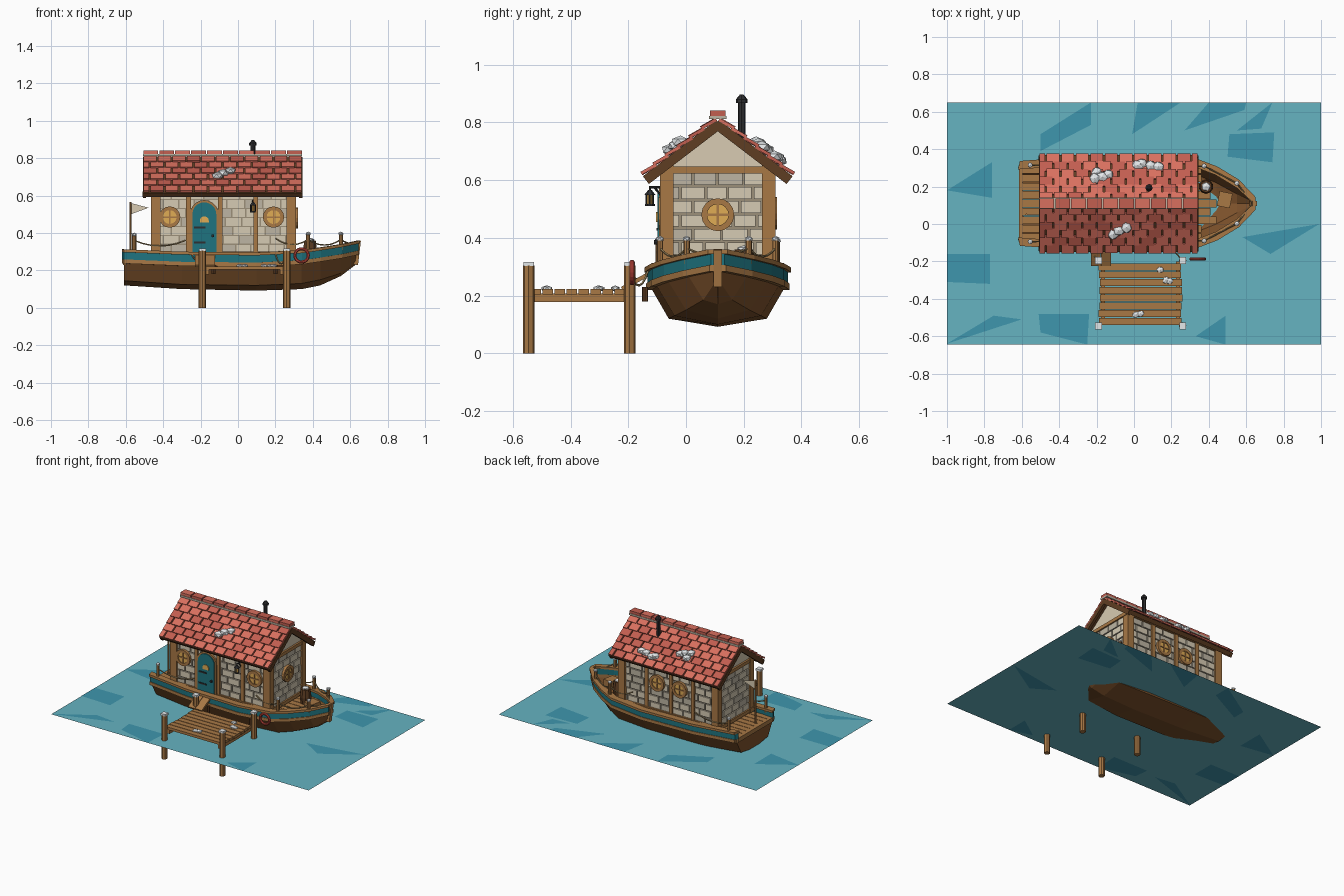
import bpy, bmesh, math, random
from mathutils import Matrix, Vector

if "Cube" in bpy.data.objects:
    bpy.data.objects.remove(bpy.data.objects["Cube"])
random.seed(4)
CY = 0.11  # boat centre line

def mat(name, hexcol):
    m = bpy.data.materials.new(name)
    c = [int(hexcol[i:i + 2], 16) / 255 for i in (0, 2, 4)]
    m.diffuse_color = [v / 12.92 if v < .04 else ((v + .055) / 1.055) ** 2.4 for v in c] + [1]
    m.use_nodes = True
    m.node_tree.nodes["Principled BSDF"].inputs["Base Color"].default_value = m.diffuse_color
    return m

WATER, DEEP = mat("water", "66B3C1"), mat("deep_water", "3F96AE")
WOOD, DARK, HULL = mat("wood", "A87845"), mat("dark_wood", "5E3D22"), mat("hull_wood", "7F532C")
TEAL, STONE, STONE2 = mat("teal", "1F7480"), mat("stone", "D6CBB4"), mat("stone_grey", "BDB5A3")
MORTAR, PLASTER = mat("mortar", "9C907A"), mat("plaster", "D8CBB2")
TILE, TILE2 = mat("tile", "D9705F"), mat("tile_light", "C25E50")
GLASS, IRON = mat("lit_glass", "E0AC55"), mat("iron", "2E2E30")
SNOW, RED, ROPE = mat("snow", "E4E8EA"), mat("red", "C0473D"), mat("rope", "A08A60")

def finish(bm, name, *mats):
    bmesh.ops.recalc_face_normals(bm, faces=bm.faces)
    me = bpy.data.meshes.new(name)
    bm.to_mesh(me)
    bm.free()
    for m in mats:
        me.materials.append(m)
    ob = bpy.data.objects.new(name, me)
    bpy.context.collection.objects.link(ob)
    return ob

def box(bm, loc, size, rot=Matrix(), mi=0):
    m = Matrix.Translation(loc) @ rot @ Matrix.Diagonal((*size, 1))
    for v in bmesh.ops.create_cube(bm, size=1, matrix=m)["verts"]:
        for f in v.link_faces:
            f.material_index = mi

def cyl(bm, p, q, r, r2=None, n=8):
    p, q = Vector(p), Vector(q)
    d = q - p
    m = Matrix.Translation((p + q) / 2) @ d.to_track_quat('Z', 'Y').to_matrix().to_4x4()
    bmesh.ops.create_cone(bm, cap_ends=True, segments=n, radius1=r, radius2=r if r2 is None else r2,
                          depth=d.length, matrix=m)

def torus(bm, m, R, r, n=16, k=4):
    vs = [[bm.verts.new(m @ Vector(((R + r * math.cos(b)) * math.cos(a), (R + r * math.cos(b)) * math.sin(a), r * math.sin(b))))
           for b in [math.tau * (j + .5) / k for j in range(k)]] for a in [math.tau * i / n for i in range(n)]]
    for i in range(n):
        for j in range(k):
            a, b = vs[i], vs[(i + 1) % n]
            bm.faces.new((a[j], b[j], b[(j + 1) % k], a[(j + 1) % k]))

def loft(bm, rows, closed=True, caps=True):
    vs = [[bm.verts.new(p) for p in r] for r in rows]
    k = len(rows[0])
    for a, b in zip(vs, vs[1:]):
        for j in range(k if closed else k - 1):
            bm.faces.new((a[j], a[(j + 1) % k], b[(j + 1) % k], b[j]))
    if caps:
        bm.faces.new(vs[0])
        bm.faces.new(vs[-1])

def rope(bm, p, q, sag=.03, r=.004, n=6):
    p, q = Vector(p), Vector(q)
    pts = [p.lerp(q, i / n) - Vector((0, 0, sag * 4 * i / n * (1 - i / n))) for i in range(n + 1)]
    for a, b in zip(pts, pts[1:]):
        cyl(bm, a, b, r, n=5)

def lump(bm, loc, size):
    m = Matrix.Translation(loc) @ Matrix.Rotation(random.random() * 6, 4, 'Z') @ Matrix.Diagonal((*size, 1))
    bmesh.ops.create_icosphere(bm, subdivisions=1, radius=1, matrix=m)

# Water sheet with darker facets
bm = bmesh.new()
bm.faces.new([bm.verts.new((x, y, .13)) for x, y in ((-1, -.645), (1, -.645), (1, .65), (-1, .65))])
finish(bm, "water_surface", WATER)
bm = bmesh.new()
for poly in (((-.5, .39), (-.23, .53), (-.23, .65), (-.5, .48)), ((-.01, .48), (.25, .65), (.02, .65)),
             ((.27, .5), (.59, .61), (.6, .65), (.4, .65)), ((.5, .36), (.74, .33), (.75, .49), (.51, .48)),
             ((.55, .5), (.68, .51), (.74, .65)), ((-1, .18), (-.76, .14), (-.76, .33)),
             ((-1, -.31), (-.77, -.32), (-.77, -.16), (-1, -.16)), ((.58, -.07), (.73, -.16), (.99, 0)),
             ((-1, -.64), (-.6, -.51), (-.75, -.49)), ((-.51, -.48), (-.5, -.58), (-.25, -.645), (-.24, -.48)),
             ((.33, -.6), (.49, -.645), (.49, -.49))):
    for z in (.129, .131):
        bm.faces.new([bm.verts.new((x, y, z)) for x, y in poly])
finish(bm, "water_facets", DEEP)

# Hull: x, top half width, top z, chine half width, chine z, keel z
ST = ((-.61, .205, .245, .15, .145, .12), (-.3, .228, .232, .17, .125, .1), (.1, .232, .228, .17, .12, .092),
      (.34, .215, .24, .15, .13, .1), (.44, .175, .255, .11, .15, .12), (.55, .105, .273, .05, .185, .17),
      (.635, .012, .292, .006, .25, .235))
bm = bmesh.new()
loft(bm, [[(x, CY - h, z), (x, CY - c, zc), (x, CY, k), (x, CY + c, zc), (x, CY + h, z)]
          for x, h, z, c, zc, k in ST], closed=False)
finish(bm, "hull", HULL)

# Rub rail, teal band and cap rail follow the sheer line on both sides
def strake(name, m, z0, z1, out, thick):
    bm = bmesh.new()
    rows = []
    for s in (-1, 1):
        part = []
        for x, h, z, *_ in ST:
            fx = max(0, (x - .3) * .04 * out / .02)
            part.append([(x + fx, CY + s * (h + out), z + z0), (x + fx, CY + s * (h + out), z + z1),
                         (x + fx - .01, CY + s * max(h + out - thick, .001), z + z1),
                         (x + fx - .01, CY + s * max(h + out - thick, .001), z + z0)])
        rows += part if s < 0 else part[::-1]
    loft(bm, rows)
    finish(bm, name, m)
strake("rub_rail", WOOD, -.008, .014, .016, .03)
strake("teal_band", TEAL, .014, .052, .012, .024)
strake("cap_rail", WOOD, .052, .068, .022, .045)
bm = bmesh.new()
box(bm, (.637, CY, .295), (.025, .028, .13), Matrix.Rotation(.12, 4, 'Y'))
box(bm, (-.605, CY, .245), (.02, .42, .03))
finish(bm, "stem_and_transom_beam", WOOD)

# Deck planks, bow bench and gangplank
bm = bmesh.new()
for i in range(9):
    y = CY - .18 + i * .045
    end = .34 + (.1 - .03 * (i % 2) if 1 < i < 6 else .02)
    box(bm, ((end - .6) / 2, y, .25), (end + .6, .041, .02))
box(bm, (.485, CY + .02, .295), (.07, .08, .05), Matrix.Rotation(-.2, 4, 'Z'))
for i in range(2):
    box(bm, (-.205 + i * .055, -.165, .255), (.052, .13, .014), Matrix.Rotation(.5, 4, 'X'))
finish(bm, "deck_planks", WOOD)

# Cabin walls with raised stonework
X0, X1, Y0, Y1 = -.465, .31, -.085, .305
XM = (X0 + X1) / 2
bm = bmesh.new()
box(bm, (XM, CY, .445), (X1 - X0 - .03, Y1 - Y0 - .03, .39))
finish(bm, "cabin_walls", MORTAR)
bm = bmesh.new()
for row in range(7):
    z = .315 + row * .048
    for lo, hi, side in ((X0, X1, 'y'), (Y0, Y1, 'x')):
        a = lo + .02
        w = .045 if row % 2 else .088
        while a < hi - .03:
            b = min(a + w, hi - .02)
            for o in (0, 1):
                mi = int(random.random() < .35)
                if side == 'y':
                    box(bm, ((a + b) / 2, (Y0 + .014, Y1 - .014)[o], z), (b - a - .008, .014, .041), mi=mi)
                else:
                    box(bm, ((X0 + .014, X1 - .014)[o], (a + b) / 2, z), (.014, b - a - .008, .041), mi=mi)
            a, w = b, random.uniform(.075, .1)
finish(bm, "wall_stones", STONE, STONE2)

# Timber frame
bm = bmesh.new()
for y in (Y0 + .018, Y1 - .018):
    for x in (X0 + .025, X1 - .025):
        box(bm, (x, y, .455), (.052, .046, .38))
    for x in (-.265, -.095, .095):
        box(bm, (x, y, .455), (.026, .04, .36))
    for z in (.285, .635):
        box(bm, (XM, y, z), (X1 - X0 + .01, .046, .03))
for x in (X0 + .018, X1 - .018):
    for z in (.285, .635):
        box(bm, (x, CY, z), (.042, Y1 - Y0 + .01, .024))
finish(bm, "timber_frame", WOOD)
bm = bmesh.new()
loft(bm, [[(x, CY - .19, .645), (x, CY + .19, .645), (x, CY, .79)] for x in (X0 + .01, X1 - .01)])
finish(bm, "gable_ends", PLASTER)

# Round windows
frame, glass = bmesh.new(), bmesh.new()
FR, BK = Matrix.Rotation(math.pi / 2, 4, 'X'), Matrix.Rotation(-math.pi / 2, 4, 'X')
for loc, rot in (((-.365, Y0, .485), FR), ((.19, Y0, .485), FR), ((.01, Y1, .485), BK), ((-.165, Y1, .485), BK),
                 ((X1, CY, .48), Matrix.Rotation(math.pi / 2, 4, 'Y'))):
    m = Matrix.Translation(loc) @ rot
    torus(frame, m, .047, .014)
    for s in ((.09, .008, .01), (.008, .09, .01)):
        box(frame, m @ Vector((0, 0, .004)), s, rot)
    cyl(glass, m @ Vector((0, 0, -.012)), m @ Vector((0, 0, .004)), .045, n=16)
finish(frame, "window_frames", WOOD)
finish(glass, "window_glass", GLASS)

# Arched door with frame, light and hardware
def arch(name, m, w, zb, zs, y0, y1, n=10):
    bm = bmesh.new()
    pts = [(w, zb)] + [(w * math.cos(math.pi * i / n), zs + w * math.sin(math.pi * i / n)) for i in range(n + 1)] + [(-w, zb)]
    loft(bm, [[(-.18 + x, y, z) for x, z in pts] for y in (y0, y1)])
    finish(bm, name, m)
arch("door_frame", WOOD, .076, .27, .5, Y0 + .01, Y0 - .008)
arch("door", TEAL, .064, .27, .5, Y0 + .01, Y0 - .014)
arch("door_light", GLASS, .024, .455, .465, Y0, Y0 - .019)
bm = bmesh.new()
for z in (.35, .43):
    box(bm, (-.205, Y0 - .015, z), (.06, .006, .01))
cyl(bm, (-.135, Y0 - .01, .385), (-.135, Y0 - .026, .385), .008)
# Lantern bracket and lantern cage
cyl(bm, (.08, Y0, .575), (.08, -.128, .575), .004)
cyl(bm, (.08, Y0, .545), (.08, -.11, .575), .004)
cyl(bm, (.08, -.125, .575), (.08, -.125, .555), .003)
cyl(bm, (.08, -.125, .548), (.08, -.125, .566), .02, .006, 6)
cyl(bm, (.08, -.125, .51), (.08, -.125, .518), .017, n=6)
for i in range(6):
    x, y = .08 + .014 * math.cos(i * 1.047), -.125 + .014 * math.sin(i * 1.047)
    cyl(bm, (x, y, .515), (x, y, .55), .0025, n=4)
# Chimney
cyl(bm, (.08, .193, .72), (.08, .193, .875), .013)
cyl(bm, (.08, .193, .868), (.08, .193, .88), .02)
cyl(bm, (.08, .193, .88), (.08, .193, .897), .02, .006)
finish(bm, "ironwork", IRON)
bm = bmesh.new()
cyl(bm, (.08, -.125, .517), (.08, -.125, .55), .011, n=6)
finish(bm, "lantern_light", GLASS)

# Roof boards, tiles and ridge
RX0, RX1, ANG = -.51, .345, math.atan2(.195, .255)
L = math.hypot(.195, .255)
boards, tiles = bmesh.new(), bmesh.new()
def slope(s, d, up=0):  # side, distance from ridge, height above the boards
    return (CY + s * (d * math.cos(ANG) + up * math.sin(ANG)), .803 - d * math.sin(ANG) + up * math.cos(ANG))
for s in (-1, 1):
    R = Matrix.Rotation(-s * ANG, 4, 'X')
    box(boards, ((RX0 + RX1) / 2, *slope(s, L / 2)), (RX1 - RX0 - .01, L, .014), R)
    for x in (RX0 + .01, RX1 - .01):
        box(boards, (x, *slope(s, L / 2, -.012)), (.018, L, .03), R)
    box(boards, ((RX0 + RX1) / 2, *slope(s, L - .01, -.008)), (RX1 - RX0, .014, .026), R)
    RT = Matrix.Rotation(-s * (ANG - .13), 4, 'X')
    n, step = 11, (RX1 - RX0) / 11
    for row in range(6):
        d = .03 + row * (L - .03) / 5.6
        for i in range(n + row % 2):
            a = max(RX0, RX0 + (i - .5 * (row % 2)) * step)
            b = min(RX1, RX0 + (i + 1 - .5 * (row % 2)) * step)
            y, z = slope(s, d, .013 + random.uniform(-.001, .002))
            box(tiles, ((a + b) / 2, y, z), (b - a - .009, .06, .011), RT, mi=int(random.random() < .35))
for i in range(10):
    w = (RX1 - RX0) / 10
    box(tiles, (RX0 + (i + .5) * w, CY, .832), (w - .007, .055, .018), mi=i % 2)
finish(boards, "roof_boards", DARK)
finish(tiles, "roof_tiles", TILE, TILE2)
bm = bmesh.new()
box(bm, ((RX0 + RX1) / 2, CY, .817), (RX1 - RX0 - .004, .062, .012))
finish(bm, "ridge_flashing", STONE2)

# Dock: piles, beams and planks along x
bm = bmesh.new()
snow = bmesh.new()
for x in (-.19, .26):
    for y in (-.195, -.545):
        cyl(bm, (x, y, 0), (x, y, .305), .02, n=8)
        box(snow, (x, y, .31), (.036, .036, .014))
    box(bm, (x + (.025 if x < 0 else -.025), -.37, .193), (.022, .34, .03))
for i in range(8):
    box(bm, (.035 + random.uniform(-.004, .004), -.23 - i * .0415, .213), (.44, .037, .018))
finish(bm, "dock", WOOD)

# Railing posts, flag pole and ropes
bm, ropes = bmesh.new(), bmesh.new()
for s in (-1, 1):
    tops = []
    for x, off, zb, zt in ((-.555, .205, .28, .385), (.375, .2, .29, .39), (.55, .108, .31, .39)):
        y = CY + s * off
        cyl(bm, (x, y, zb), (x, y, zt), .011)
        lump(snow, (x, y, zt + .006), (.015, .015, .011))
        tops.append(Vector((x, y, zt - .025)))
    rope(ropes, tops[0], (-.28, CY + s * .195, .36))
    rope(ropes, tops[1], tops[2])
    rope(ropes, tops[1], (.2, CY + s * .195, .37))
    rope(ropes, tops[2], (.635, CY, .345), .01)
cyl(bm, (-.575, .05, .25), (-.575, .05, .565), .006)
finish(bm, "railing_posts", WOOD)
rope(ropes, (.26, -.195, .28), (.2, -.13, .29), .05)
rope(ropes, (-.19, -.195, .28), (-.25, -.13, .29), .03)
finish(ropes, "ropes", ROPE)
bm = bmesh.new()
loft(bm, [[(-.573, y, .56), (-.573, y, .5), (-.478, y, .535)] for y in (.048, .052)])
finish(bm, "pennant", PLASTER)

# Life ring, fenders and barrel
bm = bmesh.new()
torus(bm, Matrix.Translation((.34, -.187, .28)) @ FR, .036, .009, 18, 8)
finish(bm, "life_ring", RED)
bm = bmesh.new()
for x in (-.13, .2):
    cyl(bm, (x, -.142, .18), (x, -.142, .23), .011)
finish(bm, "fenders", DARK)
bm = bmesh.new()
cyl(bm, (.385, .2, .25), (.385, .2, .305), .032, .039, 10)
cyl(bm, (.385, .2, .305), (.385, .2, .36), .039, .032, 10)
finish(bm, "barrel", DARK)

# Snow patches on roof, dock and barrel
lump(snow, (.385, .2, .362), (.026, .026, .012))
for x, s, d in ((-.11, -1, .19), (-.08, -1, .165), (-.04, -1, .145), (-.2, 1, .19), (-.17, 1, .16), (-.14, 1, .175),
                (-.21, 1, .15), (.04, 1, .25), (.09, 1, .235), (.13, 1, .23), (.02, 1, .24)):
    lump(snow, (x, *slope(s, d, .022)), (.034, .03, .022))
for x, y in ((.14, -.245), (.17, -.3), (.19, -.305), (.01, -.485), (.035, -.48)):
    lump(snow, (x, y, .224), (.022, .018, .011))
finish(snow, "snow", SNOW)
